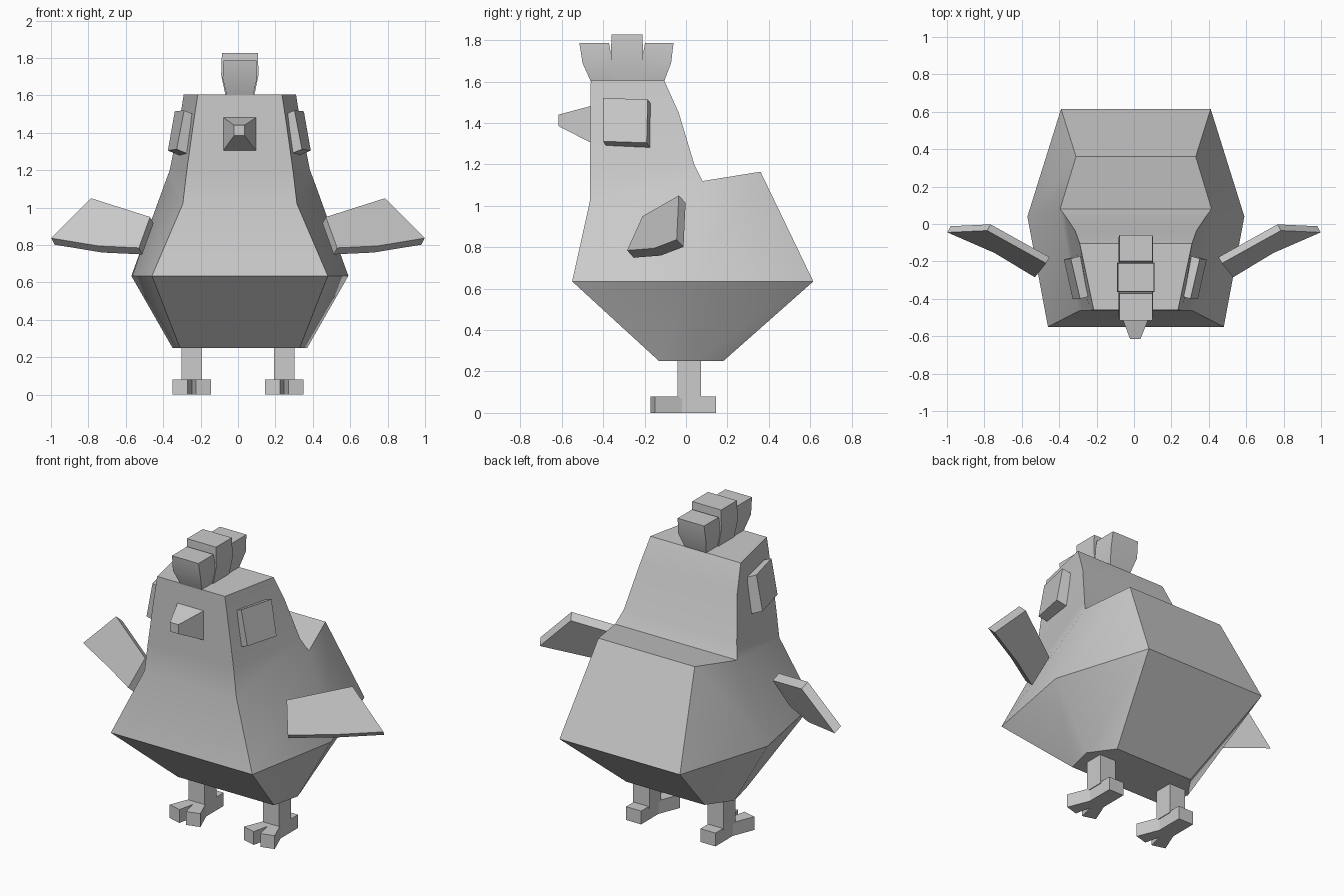
import bpy, bmesh, math

if "Cube" in bpy.data.objects:
    bpy.data.objects.remove(bpy.data.objects["Cube"])

grey = bpy.data.materials.new("plain grey")
grey.diffuse_color = (0.6, 0.6, 0.6, 1)
grey.use_nodes = True
grey.node_tree.nodes["Principled BSDF"].inputs["Base Color"].default_value = grey.diffuse_color


def finish(name, verts, faces, smooth=False):
    bm = bmesh.new()
    vs = [bm.verts.new(v) for v in verts]
    for f in faces:
        bm.faces.new([vs[i] for i in f])
    bmesh.ops.recalc_face_normals(bm, faces=bm.faces)
    me = bpy.data.meshes.new(name)
    bm.to_mesh(me)
    bm.free()
    me.materials.append(grey)
    ob = bpy.data.objects.new(name, me)
    bpy.context.collection.objects.link(ob)
    if smooth:
        bpy.ops.object.select_all(action='DESELECT')
        bpy.context.view_layer.objects.active = ob
        ob.select_set(True)
        bpy.ops.object.shade_smooth_by_angle(angle=math.radians(30))
    return ob


def loft(name, rings, smooth=False):
    """Skin closed rings of equal size and cap both ends."""
    n = len(rings[0])
    verts = [p for r in rings for p in r]
    faces = [tuple(range(n)), tuple(range(len(verts) - n, len(verts)))]
    for k in range(len(rings) - 1):
        for i in range(n):
            j = (i + 1) % n
            faces.append((k*n + i, k*n + j, k*n + n + j, k*n + n + i))
    return finish(name, verts, faces, smooth)


def offset(pts, d):
    return [tuple(a + b for a, b in zip(p, d)) for p in pts]


def mirror(pts, side, cx=0):
    return [(cx + side * x, y, z) for x, y, z in pts]


# Body: right-hand points, mirrored about a slightly shifted centre
CX = 0.01
half = [
    (.32, -.13, .25), (.36, .04, .25), (.26, .18, .25),        # 0-2 underside
    (.47, -.55, .635), (.58, .04, .635), (.40, .615, .635),    # 3-5 belly
    (.305, -.465, 1.02), (.405, .08, 1.12), (.32, .36, 1.165), # 6-8 chest, nape, tail
    (.285, -.463, 1.19), (.375, .04, 1.20),                    # 9-10 neck
    (.25, -.462, 1.44), (.325, -.035, 1.45),                   # 11-12 head
    (.225, -.46, 1.605), (.30, -.105, 1.605),                  # 13-14 crown
]
n = len(half)
side_faces = [(0, 1, 4, 3), (1, 2, 5, 4), (3, 4, 7, 6), (4, 5, 8, 7),
              (6, 7, 10, 9), (9, 10, 12, 11), (11, 12, 14, 13)]
strip = [0, 3, 6, 9, 11, 13, 14, 12, 10, 7, 8, 5, 2]
faces = side_faces + [tuple(i + n for i in f) for f in side_faces]
faces += [(a, b, b + n, a + n) for a, b in zip(strip, strip[1:])]
faces.append((0, 1, 2, 2 + n, 1 + n, n))
finish("body", mirror(half, 1, CX) + mirror(half, -1, CX), faces, True)


# Comb: three flared blocks
def comb(name, levels):
    loft(name, [[(CX - w, a, z), (CX + w, a, z), (CX + w, b, z), (CX - w, b, z)]
                for z, a, b, w in levels], True)


comb("comb_front", [(1.59, -.455, -.35, .068), (1.69, -.50, -.355, .092), (1.787, -.515, -.372, .088)])
comb("comb_middle", [(1.59, -.36, -.21, .075), (1.71, -.363, -.207, .10), (1.828, -.36, -.21, .096)])
comb("comb_back", [(1.59, -.22, -.11, .068), (1.69, -.215, -.072, .092), (1.787, -.198, -.06, .088)])

# Beak: tapered square
loft("beak", [[(x0, y, z0), (x1, y, z0), (x1, y, z1), (x0, y, z1)]
              for y, x0, x1, z0, z1 in ((-.45, -.083, .10, 1.30, 1.485),
                                        (-.615, -.021, .035, 1.385, 1.441))])

eye = [(.295, -.40, 1.52), (.345, -.185, 1.515), (.382, -.19, 1.305), (.335, -.40, 1.312)]
wing = [(.53, -.285, .785), (.47, -.21, .95), (.785, -.035, 1.05),
        (.998, -.045, .837), (.745, -.155, .795)]
foot = [(-.05, .145), (.05, .145), (.05, -.02), (.102, -.15), (.022, -.172),
        (0, -.075), (-.022, -.172), (-.102, -.15), (-.05, -.02)]
leg = [(-.054, -.04), (.054, -.04), (.054, .073), (-.054, .073)]

for side, tag in ((1, "right"), (-1, "left")):
    # Eye plates follow the slope of the head
    loft("eye_" + tag, [mirror(eye, side, .007),
                        mirror(offset(eye, (-.065, .018, -.027)), side, .007)])
    # Wings: slanted five-sided slabs
    loft("wing_" + tag, [mirror(wing, side),
                         mirror(offset(wing, (-.018, .033, -.035)), side)])
    # Legs and split-toed feet
    for part, outline, z0, z1 in (("foot_", foot, 0, .08), ("leg_", leg, .07, .27)):
        loft(part + tag, [[(side * .247 + x, y, z) for x, y in outline] for z in (z0, z1)])
